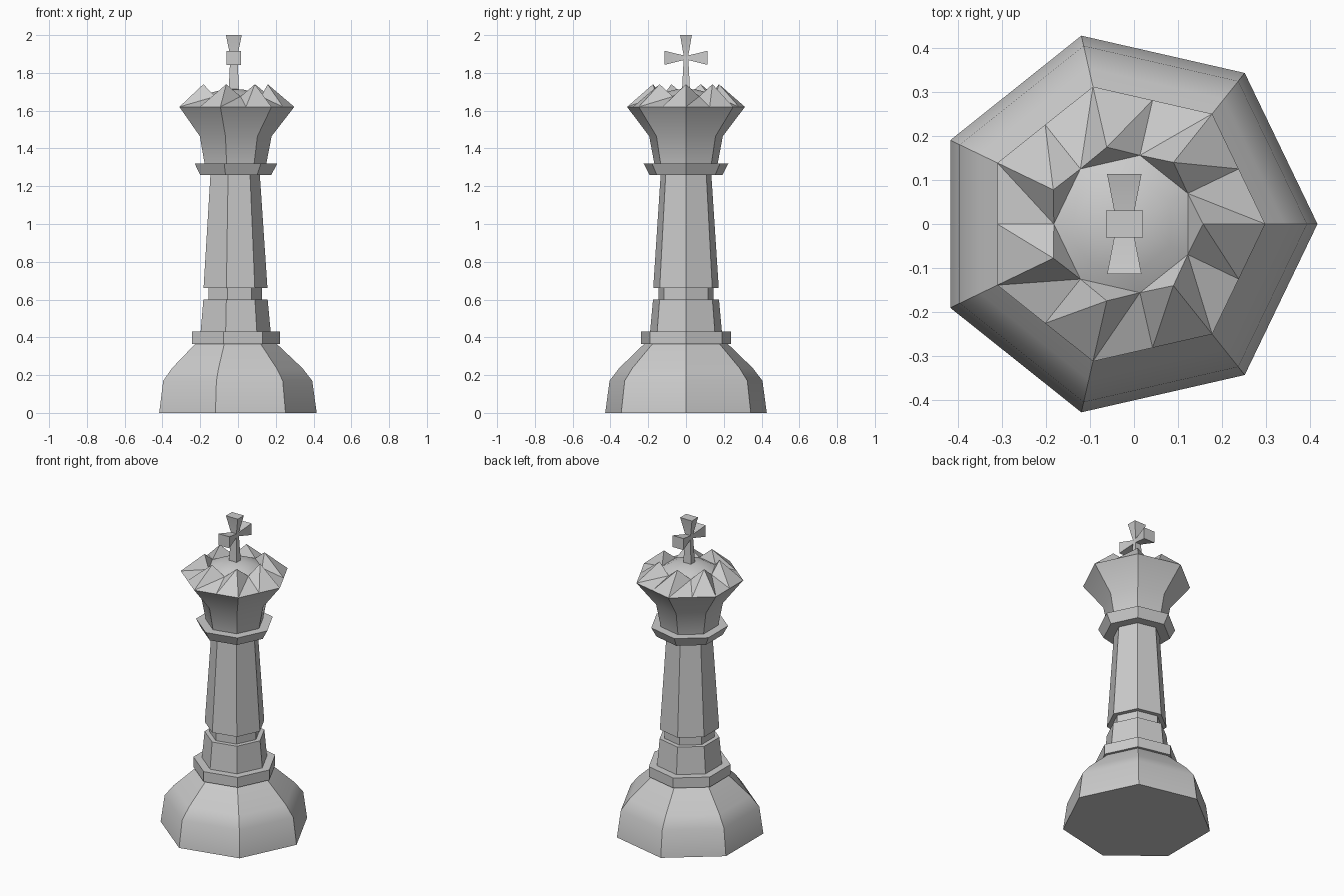
import bpy, bmesh, math
from mathutils import Vector

cube = bpy.data.objects.get("Cube")
if cube:
    bpy.data.objects.remove(cube, do_unlink=True)

SIDES = 7
CX = -0.022          # axis of the seven-sided body
STEP = 2 * math.pi / SIDES

grey = bpy.data.materials.new("plain grey")
grey.use_nodes = True
grey.diffuse_color = (0.6, 0.6, 0.6, 1)
grey.node_tree.nodes["Principled BSDF"].inputs["Base Color"].default_value = (0.6, 0.6, 0.6, 1)


def polar(r, angle, z):
    return Vector((CX + r * math.cos(angle), r * math.sin(angle), z))


def finish(name, bm, angle=33):
    """Turn a bmesh into a named object, smooth below the given angle."""
    bmesh.ops.recalc_face_normals(bm, faces=bm.faces)
    mesh = bpy.data.meshes.new(name)
    bm.to_mesh(mesh)
    bm.free()
    mesh.materials.append(grey)
    obj = bpy.data.objects.new(name, mesh)
    bpy.context.collection.objects.link(obj)
    bpy.ops.object.select_all(action='DESELECT')
    obj.select_set(True)
    bpy.context.view_layer.objects.active = obj
    bpy.ops.object.shade_smooth_by_angle(angle=math.radians(angle))
    return obj


def loft(bm, rings):
    """Skin closed loops of points and cap both ends."""
    loops = [[bm.verts.new(p) for p in ring] for ring in rings]
    for a, b in zip(loops, loops[1:]):
        n = len(a)
        for i in range(n):
            j = (i + 1) % n
            bm.faces.new((a[i], a[j], b[j], b[i]))
    bm.faces.new(loops[0][::-1])
    bm.faces.new(loops[-1])


def turned(name, profile):
    """Seven-sided solid from (radius, height) pairs."""
    bm = bmesh.new()
    loft(bm, [[polar(r, k * STEP, z) for k in range(SIDES)] for r, z in profile])
    return finish(name, bm)


# Body, from the bottom up
turned("base", [(0.4387, 0), (0.415, 0.17), (0.363, 0.237), (0.222, 0.37)])
turned("base_collar", [(0.245, 0.365), (0.245, 0.43)])
turned("lower_shaft", [(0.195, 0.43), (0.179, 0.6)])
turned("shaft_groove", [(0.15, 0.59), (0.15, 0.67)])
turned("shaft", [(0.178, 0.66), (0.137, 1.27)])
turned("neck_ring", [(0.198, 1.26), (0.23, 1.32)])
turned("head", [(0.17, 1.31), (0.2, 1.465), (0.32, 1.62)])

# Crown: seven peaks with valleys between them
bm = bmesh.new()
corner, middle, peak, valley = [], [], [], []
for k in range(SIDES):
    a = k * STEP
    corner.append(bm.verts.new(polar(0.32, a, 1.62)))
    middle.append(bm.verts.new(polar(0.32 * math.cos(STEP / 2), a + STEP / 2, 1.62)))
    peak.append(bm.verts.new(polar(0.179, a, 1.74)))
    valley.append(bm.verts.new(polar(0.16, a + STEP / 2, 1.675)))
for k in range(SIDES):
    n = (k + 1) % SIDES
    bm.faces.new((corner[k], valley[k], peak[k]))
    bm.faces.new((corner[k], middle[k], valley[k]))
    bm.faces.new((middle[k], peak[n], valley[k]))
    bm.faces.new((middle[k], corner[n], peak[n]))
    bm.faces.new((valley[k], peak[n], valley[n]))      # inner side of the peak
# Domed top inside the peaks
ring = valley
for r, z in ((0.115, 1.697), (0.06, 1.711)):
    inner = [bm.verts.new(polar(r, (k + 0.5) * STEP, z)) for k in range(SIDES)]
    for k in range(SIDES):
        n = (k + 1) % SIDES
        bm.faces.new((ring[k], ring[n], inner[n], inner[k]))
    ring = inner
tip = bm.verts.new((CX, 0, 1.716))
for k in range(SIDES):
    bm.faces.new((ring[k], ring[(k + 1) % SIDES], tip))
finish("crown", bm)


def rectangle(center, u, v):
    return [center + u + v, center - u + v, center - u - v, center + u - v]


# Cross: four flared arms around one hub
hub = Vector((CX, 0, 1.88))
X = Vector((1, 0, 0))
arms = {
    "cross_top": (Vector((0, 0, 1)), 0.12, 0.042, 0.031),
    "cross_stem": (Vector((0, 0, -1)), 0.19, 0.028, 0.022),
    "cross_left_arm": (Vector((0, 1, 0)), 0.113, 0.039, 0.037),
    "cross_right_arm": (Vector((0, -1, 0)), 0.113, 0.039, 0.037),
}
for name, (out, length, half_x, half_side) in arms.items():
    side = out.cross(X)
    bm = bmesh.new()
    loft(bm, [rectangle(hub, X * 0.02, side * 0.013),
              rectangle(hub + out * 0.015, X * 0.02, side * 0.013),
              rectangle(hub + out * length, X * half_x, side * half_side)])
    finish(name, bm, 20)
